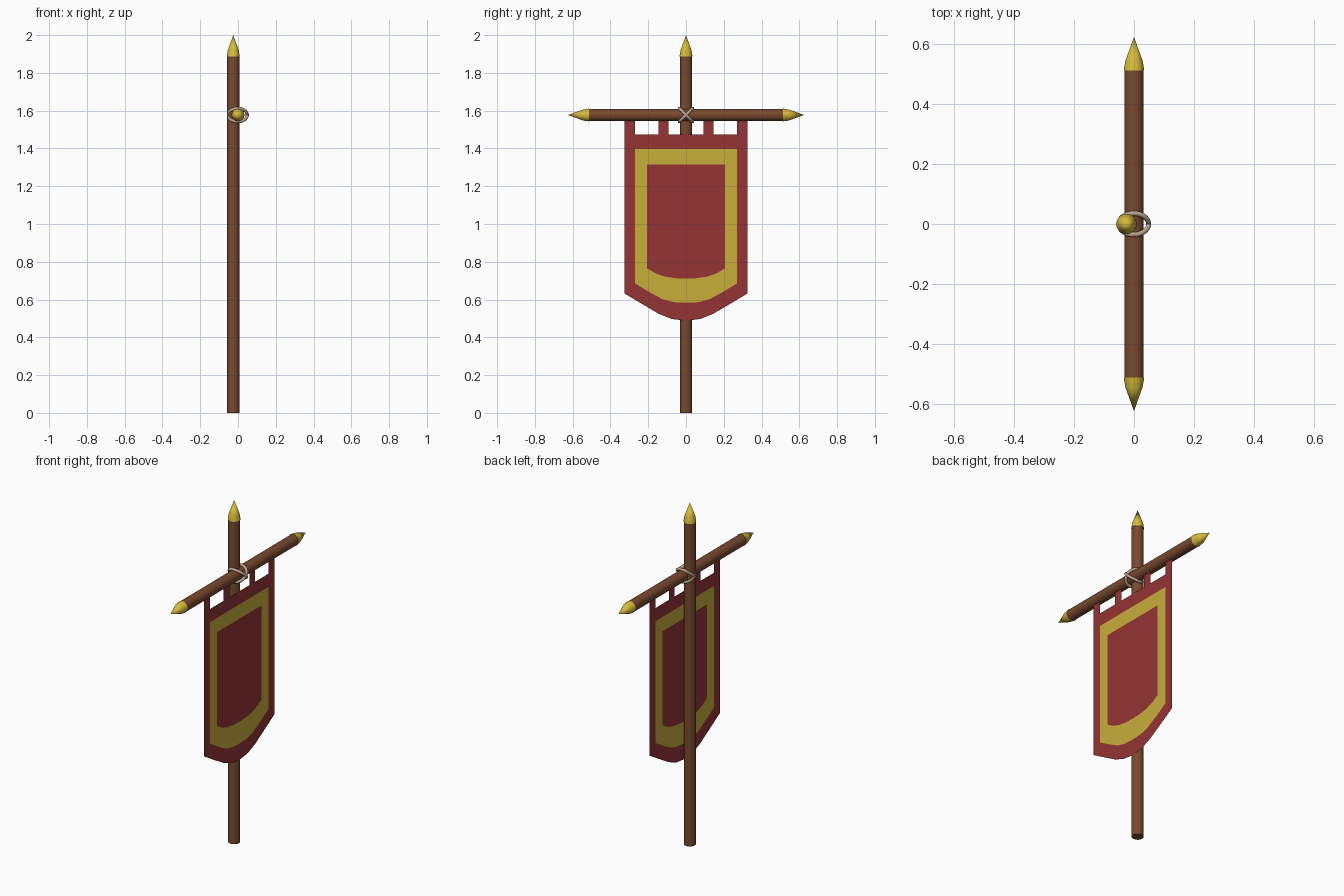
import bpy, bmesh, math
from mathutils import Matrix, Vector

if "Cube" in bpy.data.objects:
    bpy.data.objects.remove(bpy.data.objects["Cube"])


def material(name, color):
    m = bpy.data.materials.new(name)
    m.diffuse_color = (*color, 1)
    m.use_nodes = True
    m.node_tree.nodes["Principled BSDF"].inputs["Base Color"].default_value = m.diffuse_color
    return m


WOOD = material("brown wood", (0.19, 0.068, 0.028))
GOLD = material("gold metal", (0.68, 0.50, 0.045))
RED = material("red cloth", (0.30, 0.034, 0.036))
YELLOW = material("yellow cloth", (0.58, 0.43, 0.042))
ROPE = material("tan rope", (0.52, 0.38, 0.27))

POLE_X, BAR_Z, CLOTH_X = -0.025, 1.577, 0.009


def finish(bm, name, mats, smooth=True):
    me = bpy.data.meshes.new(name)
    bm.to_mesh(me)
    bm.free()
    for m in mats:
        me.materials.append(m)
    ob = bpy.data.objects.new(name, me)
    bpy.context.collection.objects.link(ob)
    if smooth:
        bpy.ops.object.select_all(action='DESELECT')
        ob.select_set(True)
        bpy.context.view_layer.objects.active = ob
        bpy.ops.object.shade_smooth_by_angle(angle=math.radians(40))
    return ob


def lathe(name, profile, origin, direction, mat, sides=24):
    """Revolve (radius, height) points around an axis."""
    bm = bmesh.new()
    vs = [bm.verts.new((r, 0, h)) for r, h in profile]
    es = [bm.edges.new(p) for p in zip(vs, vs[1:])]
    bmesh.ops.spin(bm, geom=vs + es, cent=(0, 0, 0), axis=(0, 0, 1),
                   angle=math.tau, steps=sides, use_duplicate=False)
    bmesh.ops.remove_doubles(bm, verts=bm.verts, dist=1e-5)
    rot = Vector((0, 0, 1)).rotation_difference(Vector(direction)).to_matrix().to_4x4()
    bm.transform(Matrix.Translation(origin) @ rot)
    bmesh.ops.recalc_face_normals(bm, faces=bm.faces)
    return finish(bm, name, [mat])


# Upright pole and crossbar
lathe("pole", [(0, 0), (0.032, 0), (0.032, 1.895), (0, 1.895)],
      (POLE_X, 0, 0), (0, 0, 1), WOOD)
lathe("crossbar", [(0, 0), (0.032, 0), (0.032, 1.04), (0, 1.04)],
      (0, -0.52, BAR_Z), (0, 1, 0), WOOD)

# Pointed gold tips
TIP = [(0, 0), (0.034, 0), (0.029, 0.032), (0, 0.112)]
lathe("pole_tip", TIP, (POLE_X, 0, 1.888), (0, 0, 1), GOLD)
for s, side in ((-1, "left"), (1, "right")):
    lathe("crossbar_tip_" + side, TIP, (0, s * 0.513, BAR_Z), (0, s, 0), GOLD)

# Two crossed rope loops lashing the bar to the pole
for s, side in ((-1, "a"), (1, "b")):
    bpy.ops.mesh.primitive_torus_add(
        major_radius=0.050, minor_radius=0.0085, major_segments=32, minor_segments=10,
        location=(-0.001, 0, BAR_Z), rotation=(s * math.pi / 4, 0, 0))
    ob = bpy.context.object
    ob.name = "rope_loop_" + side
    ob.data.materials.append(ROPE)
    bpy.ops.object.shade_smooth_by_angle(angle=math.radians(60))

# Banner: nested outlines, each (top z, half of the bottom curve from side to middle)
outlines = [
    (1.475, [(0.325, 0.632), (0.235, 0.578), (0.145, 0.525), (0.075, 0.497), (0, 0.488)]),
    (1.398, [(0.270, 0.685), (0.195, 0.640), (0.125, 0.602), (0.065, 0.586), (0, 0.583)]),
    (1.314, [(0.206, 0.765), (0.160, 0.738), (0.110, 0.721), (0.055, 0.713), (0, 0.711)]),
]
tab_spans = [(-0.325, -0.270), (-0.146, -0.092), (0.092, 0.146), (0.270, 0.325)]
bm = bmesh.new()


def add_face(verts, index):
    f = bm.faces.new(verts)
    f.material_index = index
    f.normal_update()
    if f.normal.x < 0:
        f.normal_flip()


loops = []
for top, half in outlines:
    w = half[0][0]
    pts = [(-w, top), (w, top)] + half + [(-y, z) for y, z in reversed(half[:-1])]
    loops.append([bm.verts.new((CLOTH_X, y, z)) for y, z in pts])
for index, (outer, inner) in enumerate(zip(loops, loops[1:])):
    n = len(outer)
    for i in range(n):
        j = (i + 1) % n
        add_face((outer[i], outer[j], inner[j], inner[i]), index)
add_face(loops[-1], 0)
# Hanging tabs
for a, b in tab_spans:
    add_face([bm.verts.new((CLOTH_X, y, z)) for y, z in
              ((a, 1.475), (b, 1.475), (b, 1.56), (a, 1.56))], 0)
finish(bm, "banner", [RED, YELLOW], smooth=False)
